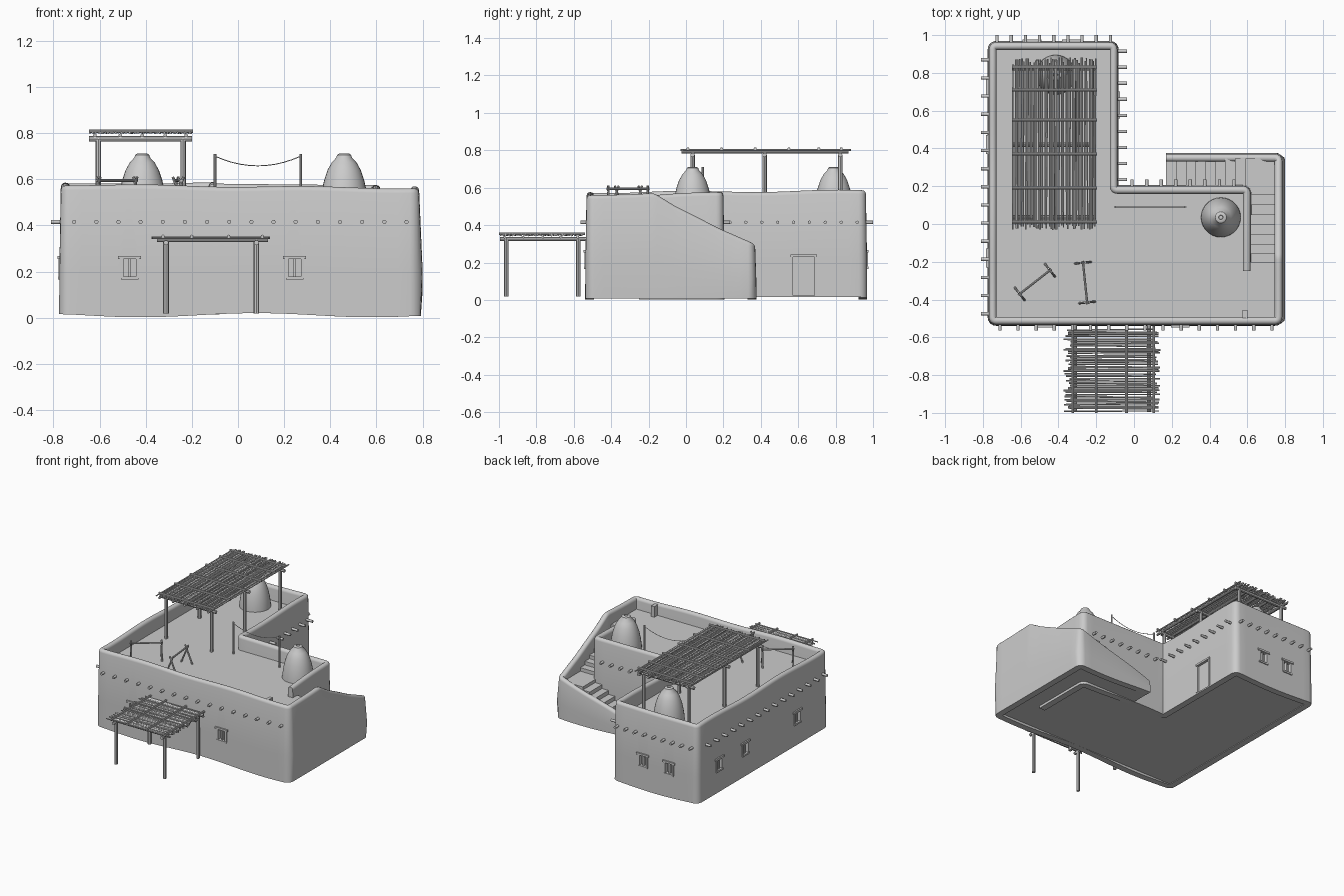
import bpy, bmesh, math, random
from mathutils import Vector, Matrix

if "Cube" in bpy.data.objects:
    bpy.data.objects.remove(bpy.data.objects["Cube"])
random.seed(4)

clay = bpy.data.materials.new("clay grey")
clay.diffuse_color = (0.6, 0.6, 0.6, 1)
clay.use_nodes = True
clay.node_tree.nodes["Principled BSDF"].inputs["Base Color"].default_value = clay.diffuse_color
FLOOR = 0.478


def finish(name, bm, smooth=True):
    bmesh.ops.recalc_face_normals(bm, faces=bm.faces)
    me = bpy.data.meshes.new(name)
    bm.to_mesh(me)
    bm.free()
    me.materials.append(clay)
    ob = bpy.data.objects.new(name, me)
    bpy.context.collection.objects.link(ob)
    if smooth:
        bpy.ops.object.select_all(action='DESELECT')
        ob.select_set(True)
        bpy.context.view_layer.objects.active = ob
        bpy.ops.object.shade_smooth_by_angle(angle=math.radians(40))
    return ob


def add_box(bm, lo, hi, mat=Matrix()):
    lo, hi = Vector(lo), Vector(hi)
    m = mat @ Matrix.Translation((lo + hi) / 2) @ Matrix.Diagonal((*(hi - lo), 1))
    bmesh.ops.create_cube(bm, size=1, matrix=m)


def boxes(name, items):
    bm = bmesh.new()
    for lo, hi in items:
        add_box(bm, lo, hi)
    return finish(name, bm, False)


def poles(name, items, sides=8):
    bm = bmesh.new()
    for p, q, r in items:
        p, q = Vector(p), Vector(q)
        d = q - p
        m = Matrix.Translation((p + q) / 2) @ d.to_track_quat('Z', 'Y').to_matrix().to_4x4()
        bmesh.ops.create_cone(bm, cap_ends=True, segments=sides, radius1=r, radius2=r,
                              depth=d.length, matrix=m)
    return finish(name, bm)


# Adobe wall: one swept section with wavy rounded top, ending beside the stair
PATH = [(.597, -.25, .555), (.597, .18, .575), (-.108, .18, .58), (-.108, .942, .585),
        (-.748, .942, .58), (-.748, -.512, .577), (.765, -.512, .562), (.765, -.17, .57),
        (.765, -.06, .5), (.765, .17, .385), (.765, .35, .31), (.17, .35, .12)]
pts = [Vector(p) for p in PATH]
line = [pts[0]]
for i in range(1, len(pts) - 1):
    a, b, c = pts[i - 1:i + 2]
    s = b + (a - b) * (.02 / (a - b).length)
    e = b + (c - b) * (.02 / (c - b).length)
    start = line[-1]
    n = max(1, int((s - start).length / .05))
    line += [start.lerp(s, k / n) for k in range(1, n + 1)]
    line += [s.lerp(b, t).lerp(b.lerp(e, t), t) for t in (.25, .5, .75, 1)]
start = line[-1]
line += [start.lerp(pts[-1], k / 10) for k in range(1, 11)]

bm = bmesh.new()
rings = []
H = .02
for i, p in enumerate(line):
    d = line[min(i + 1, len(line) - 1)] - line[max(i - 1, 0)]
    out = Vector((d.y, -d.x, 0)).normalized()
    top = p.z + .006 * math.sin(9 * p.x + 2) * math.cos(8 * p.y)
    base = .02 - .018 * math.cos(math.pi * (p.x + .42)) ** 2
    bulge = .009 if out.x > .9 and p.x > .7 else 0
    sec = [(H + .007, base), (H + .006 + bulge, base + (top - base) * .35), (H, top - .02)]
    sec += [(H * math.cos(t), top - .02 + .02 * math.sin(t))
            for t in (math.pi * k / 6 for k in range(1, 6))]
    sec += [(-H, top - .02), (-H, base)]
    rings.append([bm.verts.new((p.x + out.x * o, p.y + out.y * o, z)) for o, z in sec])
for r0, r1 in zip(rings, rings[1:]):
    for k in range(len(r0)):
        j = (k + 1) % len(r0)
        bm.faces.new((r0[k], r0[j], r1[j], r1[k]))
bm.faces.new(rings[0])
bm.faces.new(rings[-1])
wall = finish("adobe_wall", bm, False)

# Roof and floor mass inside the walls, with a small buttress on the front parapet
boxes("roof_mass", [((-.745, -.51, .02), (-.108, .94, FLOOR)),
                    ((-.11, -.51, .02), (.6, .18, FLOOR)),
                    ((.6, -.51, .02), (.76, -.2, FLOOR))])
boxes("parapet_buttress", [((.575, -.51, .45), (.6, -.455, .555))])

# Stair: first flight along the back, landing, second flight up the right side
steps = [((.17 + .052 * i, .18, .02), (.61, .348, .05 + .0285 * i)) for i in range(8)]
steps.append(((.59, -.2, .02), (.762, .348, .272)))
steps += [((.59, -.2, .02), (.762, .155 - .052 * i, .298 + .026 * i)) for i in range(7)]
boxes("stairs", steps)

# Windows and door: recesses cut in the wall, wooden frames added
openings = [(-.47, -.538, 0), (.245, -.538, 0), (-.33, .968, 180), (-.54, .968, 180),
            (-.774, .72, -90), (-.774, .42, -90), (-.774, -.18, -90)]
cut = bmesh.new()
frame = bmesh.new()


def opening(x, y, angle, w, z0, z1, door=False):
    m = Matrix.Translation((x, y, 0)) @ Matrix.Rotation(math.radians(angle), 4, 'Z')
    add_box(cut, (-w, -.05, z0), (w, .024, z1), m)
    for s in (-1, 1):
        add_box(frame, (s * w - .007, -.004, z0), (s * w + .007, .022, z1), m)
    e = .007 if door else .016
    add_box(frame, (-w - e, -.009, z1 - .006), (w + e, .022, z1 + .008), m)
    if door:
        add_box(frame, (-w, .01, z0), (w, .022, z1), m)
    else:
        add_box(frame, (-w - .004, -.007, z0 - .006), (w + .004, .022, z0 + .006), m)
        add_box(frame, (-.005, .004, z0), (.005, .022, z1), m)


for x, y, a in openings:
    opening(x, y, a, .034, .172, .26)
opening(-.082, .63, 90, .064, .025, .235, True)
cutter = finish("opening_cutter", cut, False)
cutter.hide_render = True
finish("window_and_door_frames", frame, False)
mod = wall.modifiers.new("openings", 'BOOLEAN')
mod.object = cutter
mod.solver = 'EXACT'
bpy.ops.object.select_all(action='DESELECT')
wall.select_set(True)
bpy.context.view_layer.objects.active = wall
bpy.ops.object.modifier_apply(modifier=mod.name)
bpy.ops.object.shade_smooth_by_angle(angle=math.radians(40))
bpy.data.objects.remove(cutter)

# Projecting roof beams
Z = .415
beams = [((-.71 + .096 * i, -.5, Z), (-.71 + .096 * i, -.564, Z), .009) for i in range(16)]
beams += [((-.74, -.475 + .096 * i, Z), (-.81, -.475 + .096 * i, Z), .009) for i in range(15)]
beams += [((-.725 + .075 * i, .93, Z), (-.725 + .075 * i, 1, Z), .009) for i in range(9)]
beams += [((-.11, .235 + .085 * i, Z), (-.037, .235 + .085 * i, Z), .009) for i in range(9)]
beams += [((-.01 + .077 * i, .17, Z), (-.01 + .077 * i, .235, Z), .009) for i in range(8)]
poles("roof_beam_ends", beams, 10)


# Beehive ovens
def oven(name, x, y):
    prof = [(.106, .46), (.104, .5), (.097, .55), (.087, .595), (.072, .64), (.054, .672),
            (.034, .694), (.03, .706), (.02, .712), (.012, .711), (.01, .70)]
    b = bmesh.new()
    rs = [[b.verts.new((x + r * math.cos(t), y + r * math.sin(t), z))
           for t in (math.tau * k / 28 for k in range(28))] for r, z in prof]
    for r0, r1 in zip(rs, rs[1:]):
        for k in range(28):
            b.faces.new((r0[k], r0[(k + 1) % 28], r1[(k + 1) % 28], r1[k]))
    b.faces.new(rs[-1])
    finish(name, b)


oven("oven_front", .46, .035)
oven("oven_back", -.415, .79)

# Roof pergola
poles("roof_pergola_posts", [((x, y, FLOOR - .01), (x, y, .775), .012)
                             for x in (-.605, -.238) for y in (.035, .42, .825)])
poles("roof_pergola_beams",
      [((-.645, y, .775), (-.2, y, .775), .012) for y in (.035, .42, .825)] +
      [((x, -.025, .79), (x, .87, .79), .008) for x in (-.62, -.51, -.415, -.315, -.225)] +
      [((-.645, y, .808), (-.195, y, .808), .008) for y in (.01, .19, .37, .55, .71, .83)])
rnd = random.uniform
poles("roof_pergola_reeds",
      [((-.64 + .0112 * i + rnd(-.004, .004), -.02 + rnd(-.012, .02), .801),
        (-.64 + .0112 * i + rnd(-.004, .004), .87 + rnd(-.03, .012), .801), rnd(.004, .0055))
       for i in range(40)], 6)

# Front pergola
poles("front_pergola_posts", [((x, y, .018), (x, y, .33), .012)
                              for x in (-.312, .08) for y in (-.96, -.575)])
poles("front_pergola_beams",
      [((x, -.995, .325), (x, -.53, .325), .011) for x in (-.312, .08)] +
      [((-.35, y, .336), (.13, y, .336), .007) for y in (-.97, -.87, -.765, -.67, -.58)] +
      [((x, -1, .353), (x, -.54, .353), .007) for x in (-.325, -.2, -.04, .105)])
poles("front_pergola_reeds",
      [((-.355 + rnd(-.02, .02), -.99 + .0123 * i + rnd(-.004, .004), .346),
        (.125 + rnd(-.02, .015), -.99 + .0123 * i + rnd(-.004, .004), .346), rnd(.0042, .006))
       for i in range(36)], 6)

# Clothes line
poles("clothes_line_posts", [((x, .09, FLOOR), (x, .09, .71), .006) for x in (-.1, .272)])
sag = [Vector((-.1 + .0372 * i, .09, .70 - .042 * (1 - (i / 5 - 1) ** 2))) for i in range(11)]
poles("clothes_line", [(a, b, .002) for a, b in zip(sag, sag[1:])], 6)

# Drying racks with crossed legs
for name, a, b in (("drying_rack_left", (-.605, -.37), (-.445, -.245)),
                   ("drying_rack_right", (-.27, -.205), (-.248, -.415))):
    a, b = Vector((*a, .595)), Vector((*b, .595))
    d = (b - a).normalized()
    side = Vector((-d.y, d.x, 0)) * .042
    parts = [(a - d * .01, b + d * .01, .006)]
    for p in (a, b):
        for s in (-1, 1):
            foot = p + side * s
            foot.z = FLOOR
            parts.append((foot, p - side * s * .3 + Vector((0, 0, .015)), .006))
    poles(name, parts)
